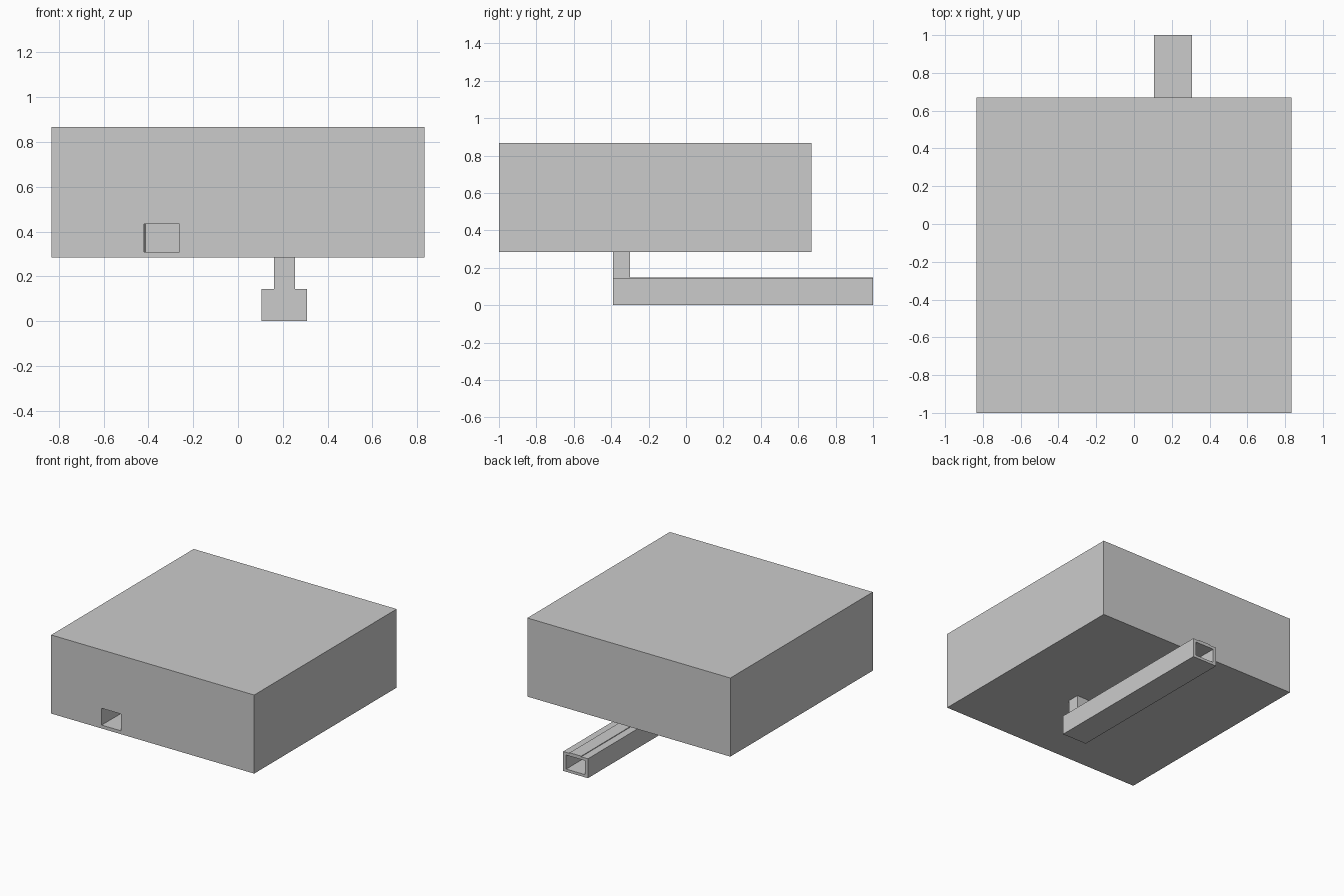
import bpy
import bmesh

if "Cube" in bpy.data.objects:
    bpy.data.objects.remove(bpy.data.objects["Cube"])


def box(name, x, y, z, back_x=None):
    """Box from ranges; back_x optionally changes the x range at the far end."""
    bm = bmesh.new()
    bmesh.ops.create_cube(bm, size=1)
    for v in bm.verts:
        xr = back_x if back_x and v.co.y > 0 else x
        v.co = [r[int(c > 0)] for r, c in zip((xr, y, z), v.co)]
    mesh = bpy.data.meshes.new(name)
    bm.to_mesh(mesh)
    bm.free()
    obj = bpy.data.objects.new(name, mesh)
    bpy.context.collection.objects.link(obj)
    return obj


def cut(target, cutter):
    mod = target.modifiers.new("cut", 'BOOLEAN')
    mod.operation = 'DIFFERENCE'
    mod.solver = 'EXACT'
    mod.object = cutter
    cutter.hide_render = True
    cutter.display_type = 'WIRE'


# Main housing with a slightly tapering square socket in the front
housing = box("housing", (-0.833, 0.833), (-1.0, 0.67), (0.285, 0.868))
cut(housing, box("socket_cutter", (-0.42, -0.262), (-1.05, 0.2),
                 (0.31, 0.435), back_x=(-0.41, -0.262)))

# Hollow rail below, open at the back
rail = box("rail", (0.105, 0.308), (-0.39, 1.0), (0.0, 0.144))
cut(rail, box("rail_cutter", (0.13, 0.283), (-0.3, 1.05), (0.02, 0.124)))

# Low raised strip along the rail top and the post holding the housing
box("rail_strip", (0.16, 0.255), (-0.30, 1.0), (0.144, 0.149))
box("post", (0.16, 0.255), (-0.39, -0.30), (0.144, 0.285))
